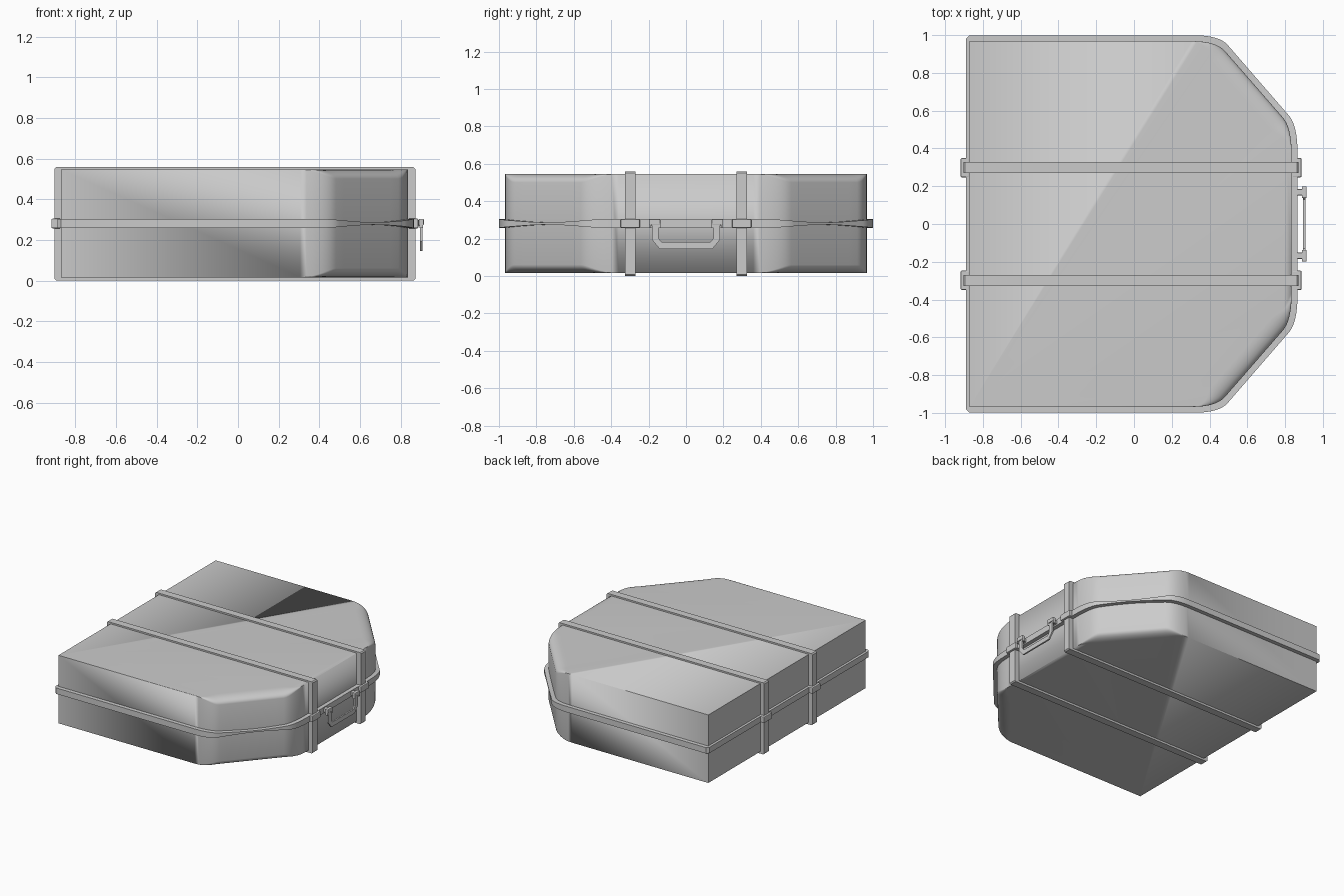
import bpy, bmesh, math
from mathutils import Vector

if "Cube" in bpy.data.objects:
    bpy.data.objects.remove(bpy.data.objects["Cube"])


def loft(name, loops, ring=False, caps=False, smooth=True):
    """Bridge closed loops of points; join last to first (ring) or cap the ends."""
    bm = bmesh.new()
    vs = [[bm.verts.new(p) for p in lp] for lp in loops]
    n = len(vs[0])
    pairs = list(zip(vs, vs[1:])) + ([(vs[-1], vs[0])] if ring else [])
    for a, b in pairs:
        for i in range(n):
            j = (i + 1) % n
            bm.faces.new((a[i], a[j], b[j], b[i]))
    if caps:
        bm.faces.new(vs[0])
        bm.faces.new(vs[-1])
    bmesh.ops.remove_doubles(bm, verts=bm.verts, dist=1e-5)
    bmesh.ops.recalc_face_normals(bm, faces=bm.faces)
    me = bpy.data.meshes.new(name)
    bm.to_mesh(me)
    bm.free()
    ob = bpy.data.objects.new(name, me)
    bpy.context.collection.objects.link(ob)
    if smooth:
        bpy.ops.object.select_all(action='DESELECT')
        ob.select_set(True)
        bpy.context.view_layer.objects.active = ob
        bpy.ops.object.shade_smooth_by_angle(angle=math.radians(32))
    return ob


def box(name, x0, x1, y0, y1, z0, z1, bevel=0.0):
    bm = bmesh.new()
    bmesh.ops.create_cube(bm, size=1)
    for v in bm.verts:
        v.co = Vector(((x0 + x1) / 2 + v.co.x * (x1 - x0),
                       (y0 + y1) / 2 + v.co.y * (y1 - y0),
                       (z0 + z1) / 2 + v.co.z * (z1 - z0)))
    if bevel:
        bmesh.ops.bevel(bm, geom=bm.edges[:], offset=bevel, segments=2,
                        profile=0.5, affect='EDGES')
    me = bpy.data.meshes.new(name)
    bm.to_mesh(me)
    bm.free()
    ob = bpy.data.objects.new(name, me)
    bpy.context.collection.objects.link(ob)
    return ob


def outline(o):
    """Plan outline offset by o: list of (x, y, rounding weight, waist weight)."""
    left, right, top = -0.87 - 0.6 * o, 0.835 + o, 0.968 + o
    a, b = Vector((0.436 + 0.5 * o, top)), Vector((right, 0.51 + 0.36 * o))
    d = (b - a).normalized()
    a0, a1 = a - Vector((0.13, 0)), a + d * 0.07
    b0, b1 = b - d * 0.07, b - Vector((0, 0.15))
    up = [(left, top - 0.6 * o, 0, 0), (left + 0.6 * o, top, 0, 0)]
    n = 8

    def add(p, w, s):
        up.append((p.x, p.y, w, math.sin(math.pi * s) ** 2))
    for i in range(n + 1):
        t = i / n
        add(a0 * (1 - t) ** 2 + a * 2 * t * (1 - t) + a1 * t * t,
            t * t * (3 - 2 * t), 0.2 * t)
    for i in range(1, n):
        add(a1.lerp(b0, i / n), 1, 0.2 + 0.55 * i / n)
    for i in range(n + 1):
        t = i / n
        add(b0 * (1 - t) ** 2 + b * 2 * t * (1 - t) + b1 * t * t,
            1 - t * t * (3 - 2 * t), 0.75 + 0.25 * t)
    return up + [(x, -y, w, s) for x, y, w, s in reversed(up)]


# case body, with rims rounded only at the cut corners
MID, HALF = 0.281, 0.265
levels = [math.pi / 2 * i / 6 for i in range(7)]
body_loops = []
for sign, angles in ((-1, reversed(levels)), (1, levels)):
    for t in angles:
        inset, drop = 0.09 * (1 - math.cos(t)), 0.045 * (1 - math.sin(t))
        body_loops.append([(x - 0.752 * inset * w,
                            y - math.copysign(0.658 * inset * w, y),
                            MID + sign * (HALF - drop * w))
                           for x, y, w, s in outline(0)])
loft("case_body", body_loops, caps=True)

# seam band, narrowing to a waist on each cut corner
inner, outer = outline(-0.004), outline(0.031)
loft("seam_band", [[(x, y, MID + sg * (0.023 - 0.017 * s)) for x, y, w, s in o]
                   for o, sg in ((inner, -1), (outer, -1), (outer, 1), (inner, 1))],
     ring=True)


# straps around the case, with a keeper where each crosses the band
def strap_rect(x0, x1, z0, z1, c):
    return [(x0 + c, z0), (x1 - c, z0), (x1, z0 + c), (x1, z1 - c),
            (x1 - c, z1), (x0 + c, z1), (x0, z1 - c), (x0, z0 + c)]


so = strap_rect(-0.902, 0.872, 0.0, 0.558, 0.008)
si = strap_rect(-0.868, 0.833, 0.018, 0.544, 0.002)
for side, label in ((-1, "front"), (1, "rear")):
    y = 0.298 * side
    loft("strap_" + label,
         [[(x, yy, z) for x, z in lp] for lp, yy in
          ((si, y - 0.029), (so, y - 0.029), (so, y + 0.029), (si, y + 0.029))],
         ring=True, smooth=False)
    box("hinge_keeper_" + label, -0.918, -0.872, y - 0.051, y + 0.051, 0.257, 0.305, 0.006)
    box("latch_keeper_" + label, 0.837, 0.887, y - 0.051, y + 0.051, 0.257, 0.305, 0.006)

    # handle mounts
    h = 0.168 * side
    box("handle_arm_" + label, 0.86, 0.9, h - 0.016, h + 0.016, 0.268, 0.298, 0.003)
    box("handle_mount_" + label, 0.889, 0.914, h - 0.031, h + 0.031, 0.272, 0.304, 0.005)
    for e in (-0.025, 0.025):
        box("mount_lug_" + label, 0.892, 0.911, h + e - 0.006, h + e + 0.006, 0.258, 0.28)

# hanging carry handle: flat U-shaped bar
half = [((0.181, 0.28), (0.147, 0.28)), ((0.181, 0.193), (0.147, 0.203)),
        ((0.142, 0.146), (0.13, 0.181))]
path = [((-a[0], a[1]), (-b[0], b[1])) for a, b in half] + half[::-1]
loft("carry_handle",
     [[(0.895, *a), (0.907, *a), (0.907, *b), (0.895, *b)] for a, b in path],
     caps=True, smooth=False)
